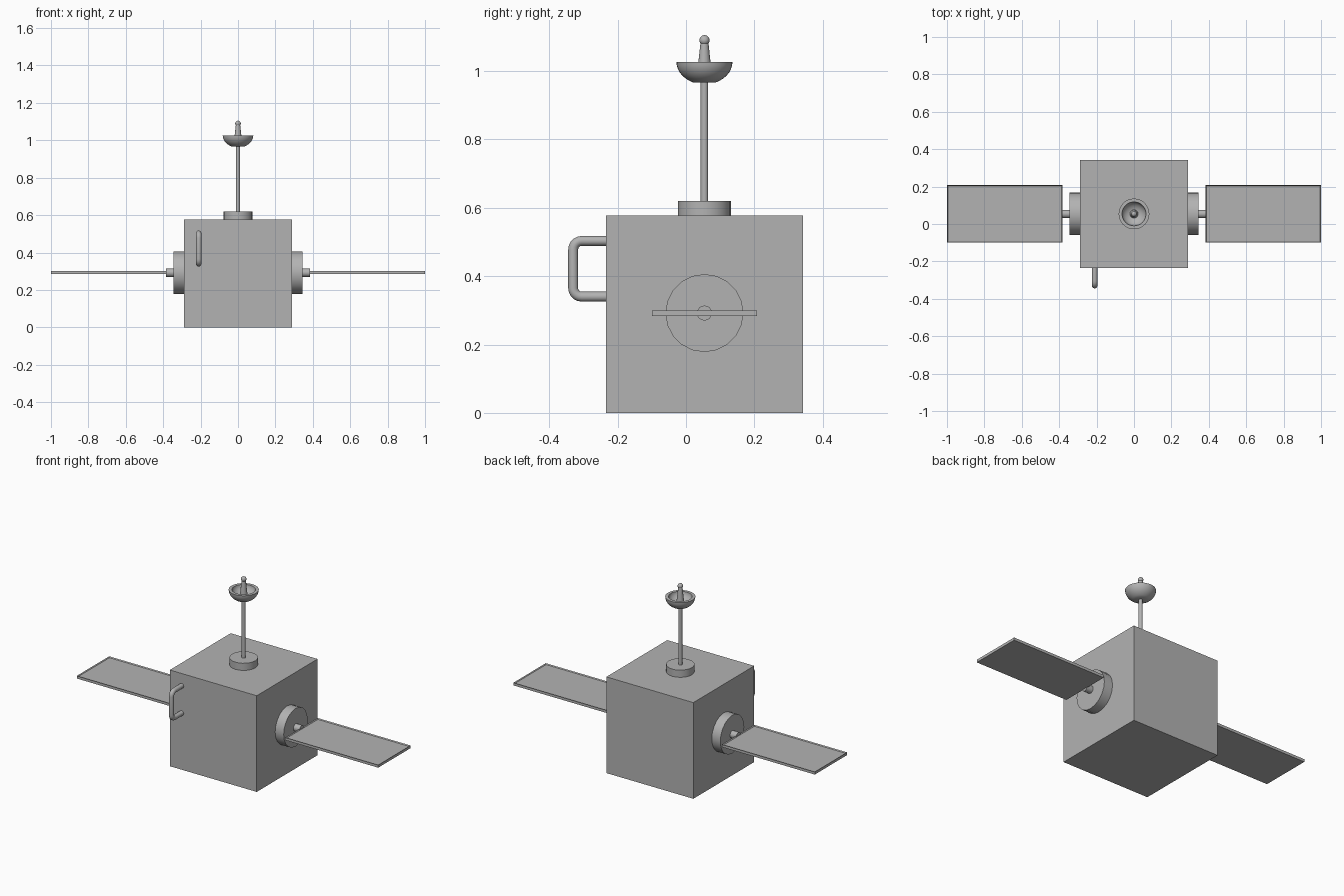
import bpy, bmesh, math
from mathutils import Matrix, Vector

cube = bpy.data.objects.get("Cube")
if cube:
    bpy.data.objects.remove(cube, do_unlink=True)

# Single grey finish
grey = bpy.data.materials.new("satellite_grey")
grey.use_nodes = True
colour = (0.45, 0.45, 0.45, 1)
grey.diffuse_color = colour
grey.node_tree.nodes["Principled BSDF"].inputs["Base Color"].default_value = colour

MID_Y = 0.054       # body centre line
HALF = 0.2885       # half the body size
AXLE_Z = 0.292      # height of the panel axle


def finish(name, bm, smooth=False):
    bmesh.ops.recalc_face_normals(bm, faces=bm.faces)
    mesh = bpy.data.meshes.new(name)
    bm.to_mesh(mesh)
    bm.free()
    mesh.materials.append(grey)
    ob = bpy.data.objects.new(name, mesh)
    bpy.context.collection.objects.link(ob)
    if smooth:
        bpy.ops.object.select_all(action='DESELECT')
        ob.select_set(True)
        bpy.context.view_layer.objects.active = ob
        bpy.ops.object.shade_smooth_by_angle(angle=math.radians(35))
    return ob


def box(centre, size):
    bm = bmesh.new()
    bmesh.ops.create_cube(bm, size=1, matrix=Matrix.Translation(centre) @ Matrix.Diagonal((*size, 1)))
    return bm


def lathe(name, profile, origin, turn=Matrix(), sides=20):
    """Spin (radius, height) pairs around the local z axis."""
    bm = bmesh.new()
    verts = [bm.verts.new((r, 0, h)) for r, h in profile]
    edges = [bm.edges.new(pair) for pair in zip(verts, verts[1:])]
    bmesh.ops.spin(bm, geom=verts + edges, cent=(0, 0, 0), axis=(0, 0, 1),
                   angle=math.tau, steps=sides)
    bmesh.ops.remove_doubles(bm, verts=bm.verts, dist=0.0001)
    bm.transform(Matrix.Translation(origin) @ turn)
    return finish(name, bm, True)


def rod(name, radius, start, end, origin, turn=Matrix(), sides=20):
    return lathe(name, [(0, start), (radius, start), (radius, end), (0, end)],
                 origin, turn, sides)


# Body
finish("body", box((0, MID_Y, HALF), (2 * HALF,) * 3))

# Hub, axle and solar panel on each side
for label, side in (("left", 1), ("right", -1)):
    turn = Matrix.Rotation(side * math.pi / 2, 4, 'Y')
    axle = (0, MID_Y, AXLE_Z)
    rod(label + "_hub", 0.114, HALF - 0.005, 0.345, axle, turn)
    rod(label + "_axle", 0.022, 0.34, 0.386, axle, turn, 16)
    bm = box((side * 0.6915, MID_Y, AXLE_Z), (0.617, 0.307, 0.016))
    top = [f for f in bm.faces if f.normal.z > 0.9]
    bmesh.ops.inset_region(bm, faces=top, thickness=0.006)
    for v in top[0].verts:
        v.co.z -= 0.006
    finish(label + "_solar_panel", bm)

# Antenna mount and mast
centre = (0, MID_Y, 0)
rod("antenna_mount", 0.077, 0.573, 0.62, centre, sides=24)
rod("antenna_mast", 0.011, 0.615, 0.975, centre, sides=16)


def bowl(radius, depth, base, steps=7):
    """Quarter arc from a small flat base up to the rim."""
    rim = 1.027
    start = math.asin(base / radius)
    return [(radius * math.sin(a), rim - depth * math.cos(a) / math.cos(start))
            for a in (start + (math.pi / 2 - start) * i / steps for i in range(steps + 1))]


# Dish with a thick rim
outer = bowl(0.082, 0.06, 0.034)
inner = bowl(0.064, 0.045, 0.02)
lathe("antenna_dish", [(0, outer[0][1])] + outer + inner[::-1] + [(0, inner[0][1])],
      centre, sides=32)

# Feed horn and its ball tip
lathe("feed_horn", [(0, 0.978), (0.023, 0.978), (0.0115, 1.084), (0, 1.084)], centre, sides=16)
bm = bmesh.new()
bmesh.ops.create_uvsphere(bm, u_segments=16, v_segments=10, radius=0.015,
                          matrix=Matrix.Translation((0, MID_Y, 1.09)))
finish("feed_tip", bm, True)

# Grab handle: a tube along a path with rounded corners
X, WALL, OUT, LOW, HIGH, BEND, TUBE = -0.21, -0.23, -0.33, 0.34, 0.503, 0.025, 0.0145
path = [(Vector((X, WALL, HIGH)), 0)]
for z, sign, first in ((HIGH, 1, 0), (LOW, -1, 1)):
    for i in range(6):
        a = math.pi / 2 * (first + i / 5)
        path.append((Vector((X, OUT + BEND - BEND * math.sin(a),
                             z - sign * BEND + BEND * math.cos(a))), a))
path.append((Vector((X, WALL, LOW)), math.pi))
bm = bmesh.new()
rings = []
for point, angle in path:
    normal = Vector((0, -math.sin(angle), math.cos(angle)))
    rings.append([bm.verts.new(point + TUBE * (math.cos(t) * normal + math.sin(t) * Vector((1, 0, 0))))
                  for t in (math.tau * k / 16 for k in range(16))])
for a, b in zip(rings, rings[1:]):
    for k in range(16):
        n = (k + 1) % 16
        bm.faces.new((a[k], a[n], b[n], b[k]))
bm.faces.new(rings[0])
bm.faces.new(rings[-1])
finish("grab_handle", bm, True)
